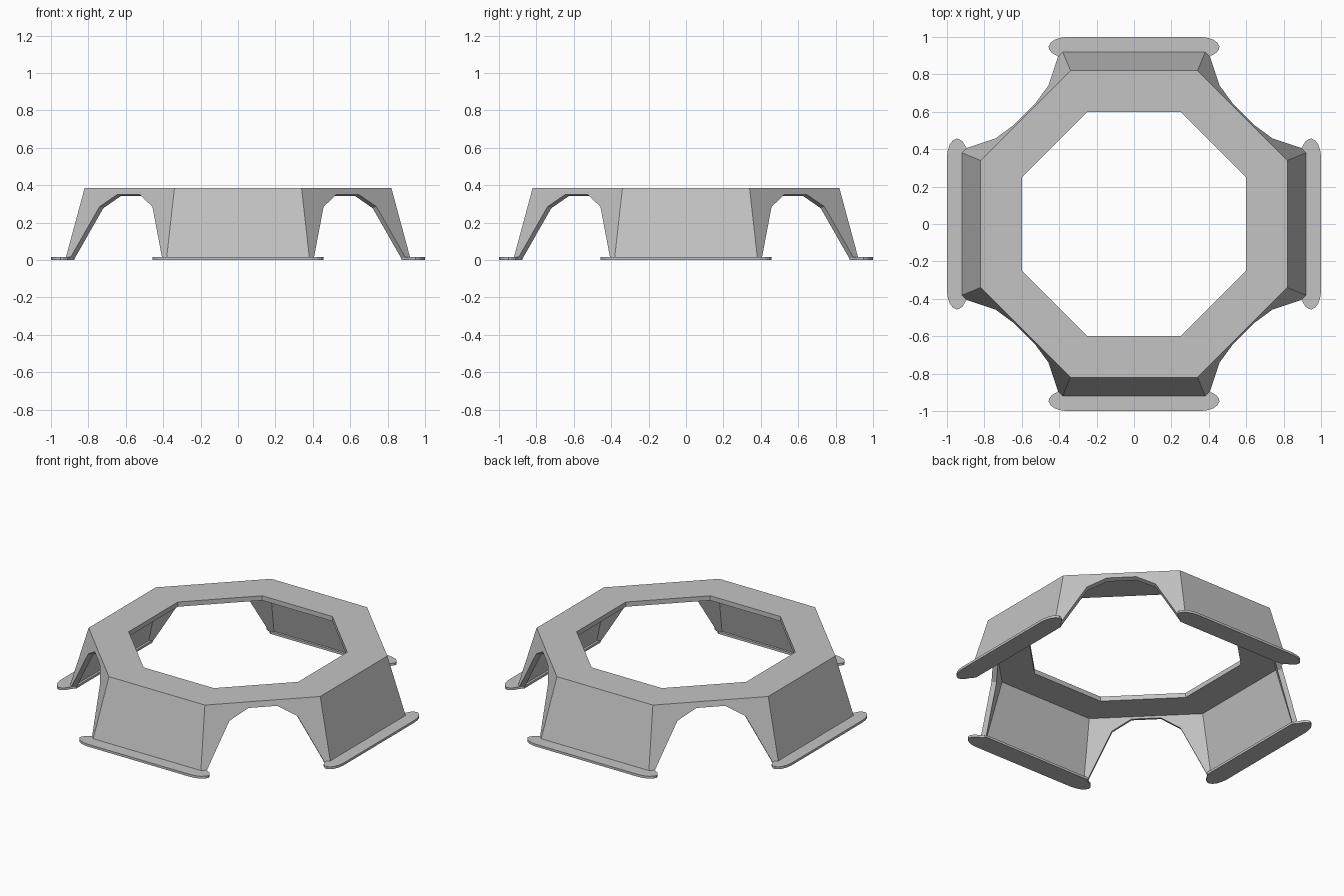
import bpy, bmesh, math
from mathutils import Matrix, Vector

cube = bpy.data.objects.get("Cube")
if cube:
    bpy.data.objects.remove(cube, do_unlink=True)

grey = bpy.data.materials.new("plain grey")
grey.use_nodes = True
colour = (0.55, 0.55, 0.55, 1)
grey.diffuse_color = colour
grey.node_tree.nodes["Principled BSDF"].inputs["Base Color"].default_value = colour

TOP, FOOT, THICK = 0.385, 0.015, 0.03
HALF = math.tan(math.pi / 8)      # half side of an octagon per unit of apothem


def finish(bm, name):
    mesh = bpy.data.meshes.new(name)
    bm.to_mesh(mesh)
    bm.free()
    mesh.materials.append(grey)
    obj = bpy.data.objects.new(name, mesh)
    bpy.context.collection.objects.link(obj)
    return obj


def apothem(z):
    """Distance of the sloping wall from the axis at height z."""
    return 0.82 + 0.1 * (TOP - z) / (TOP - FOOT)


# Octagonal shell: four solid walls, four arched walls and a flat top ring
bm = bmesh.new()
arch = [(0.345, FOOT), (0.2, 0.285), (0.085, 0.35)]
for k in range(8):
    turn = Matrix.Rotation(k * math.pi / 4, 4, 'Z')

    def face(points):
        bm.faces.new([bm.verts.new(turn @ Vector(p)) for p in points])

    def wall(t, z):
        return (apothem(z), t, z)

    low, high, hole = apothem(FOOT) * HALF, apothem(TOP) * HALF, 0.6 * HALF
    opening = []
    if k % 2:
        opening = [wall(-t, z) for t, z in arch] + [wall(t, z) for t, z in reversed(arch)]
    face([wall(-low, FOOT)] + opening
         + [wall(low, FOOT), wall(high, TOP), wall(-high, TOP)])
    face([wall(-high, TOP), wall(high, TOP), (0.6, hole, TOP), (0.6, -hole, TOP)])
bmesh.ops.remove_doubles(bm, verts=bm.verts, dist=0.0005)
shell = finish(bm, "octagonal_shell")
solid = shell.modifiers.new("thickness", 'SOLIDIFY')
solid.solidify_mode = 'NON_MANIFOLD'
solid.nonmanifold_thickness_mode = 'CONSTRAINTS'
solid.thickness = THICK
solid.offset = -1

# Flat feet with rounded ends under the solid walls
end = [(0.875, 0.385), (0.895, 0.405), (0.915, 0.44), (0.935, 0.454),
       (0.95, 0.457), (0.97, 0.445), (0.985, 0.425), (0.995, 0.395), (1.0, 0.36)]
outline = [(x, -y) for x, y in end] + [(x, y) for x, y in reversed(end)]
for k, side in enumerate(("left", "back", "right", "front")):
    bm = bmesh.new()
    turn = Matrix.Rotation(k * math.pi / 2, 4, 'Z')
    base = bm.faces.new([bm.verts.new(turn @ Vector((x, y, 0))) for x, y in outline])
    made = bmesh.ops.extrude_face_region(bm, geom=[base])["geom"]
    bmesh.ops.translate(bm, vec=(0, 0, FOOT),
                        verts=[v for v in made if isinstance(v, bmesh.types.BMVert)])
    bmesh.ops.recalc_face_normals(bm, faces=bm.faces)
    finish(bm, side + "_foot")
